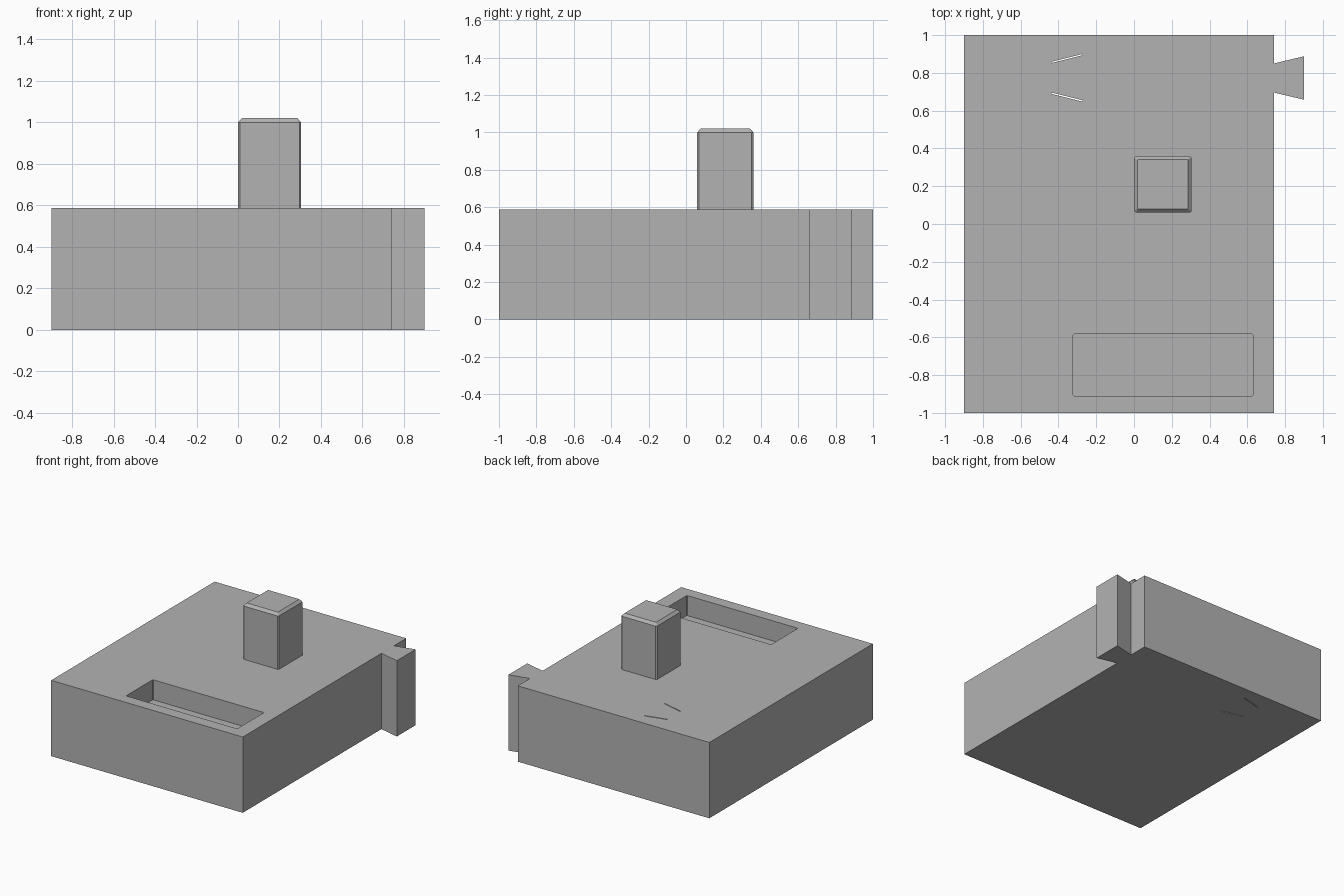
import bpy, bmesh

if "Cube" in bpy.data.objects:
    bpy.data.objects.remove(bpy.data.objects["Cube"])

TOP = 0.587

grey = bpy.data.materials.new("plain grey")
grey.diffuse_color = (0.45, 0.45, 0.45, 1)
grey.use_nodes = True
grey.node_tree.nodes["Principled BSDF"].inputs["Base Color"].default_value = grey.diffuse_color


def loft(name, rings):
    """Solid through a stack of matching outlines: [(points, z), ...]."""
    bm = bmesh.new()
    loops = [[bm.verts.new((x, y, z)) for x, y in pts] for pts, z in rings]
    bm.faces.new(loops[0][::-1])
    bm.faces.new(loops[-1])
    for a, b in zip(loops, loops[1:]):
        for i in range(len(a)):
            j = (i + 1) % len(a)
            bm.faces.new((a[i], a[j], b[j], b[i]))
    bmesh.ops.recalc_face_normals(bm, faces=bm.faces)
    mesh = bpy.data.meshes.new(name)
    bm.to_mesh(mesh)
    bm.free()
    mesh.materials.append(grey)
    obj = bpy.data.objects.new(name, mesh)
    bpy.context.collection.objects.link(obj)
    return obj


def clipped_rect(x0, x1, y0, y1, c):
    """Rectangle with small clipped corners."""
    return [(x0 + c, y0), (x1 - c, y0), (x1, y0 + c), (x1, y1 - c),
            (x1 - c, y1), (x0 + c, y1), (x0, y1 - c), (x0, y0 + c)]


def cut(target, cutter):
    cutter.hide_render = True
    cutter.display_type = 'WIRE'
    mod = target.modifiers.new(cutter.name, 'BOOLEAN')
    mod.operation = 'DIFFERENCE'
    mod.solver = 'EXACT'
    mod.object = cutter


# Block with a dovetail tongue on its right side
outline = [(-0.9, -1), (0.741, -1), (0.741, 0.696), (0.9, 0.658),
           (0.9, 0.888), (0.741, 0.85), (0.741, 1), (-0.9, 1)]
block = loft("block", [(outline, 0), (outline, TOP)])

# Shallow rectangular pocket near the front
pocket = clipped_rect(-0.322, 0.63, -0.91, -0.582, 0.006)
cut(block, loft("pocket_cutter", [(pocket, TOP - 0.155), (pocket, TOP + 0.1)]))

# Pair of thin slanted slits, mirrored about the tongue centre line
for side, label in ((1, "back"), (-1, "front")):
    mid = 0.774
    slit = [(-0.437, mid + side * 0.078), (-0.273, mid + side * 0.119),
            (-0.273, mid + side * 0.126), (-0.437, mid + side * 0.085)]
    cut(block, loft(label + "_slit_cutter", [(slit, -0.1), (slit, TOP + 0.1)]))

# Square post with lightly eased edges and a chamfered top
side_ring = clipped_rect(0.0, 0.305, 0.06, 0.36, 0.009)
top_ring = clipped_rect(0.019, 0.286, 0.079, 0.341, 0.002)
loft("post", [(side_ring, TOP), (side_ring, 1.0), (top_ring, 1.02)])
